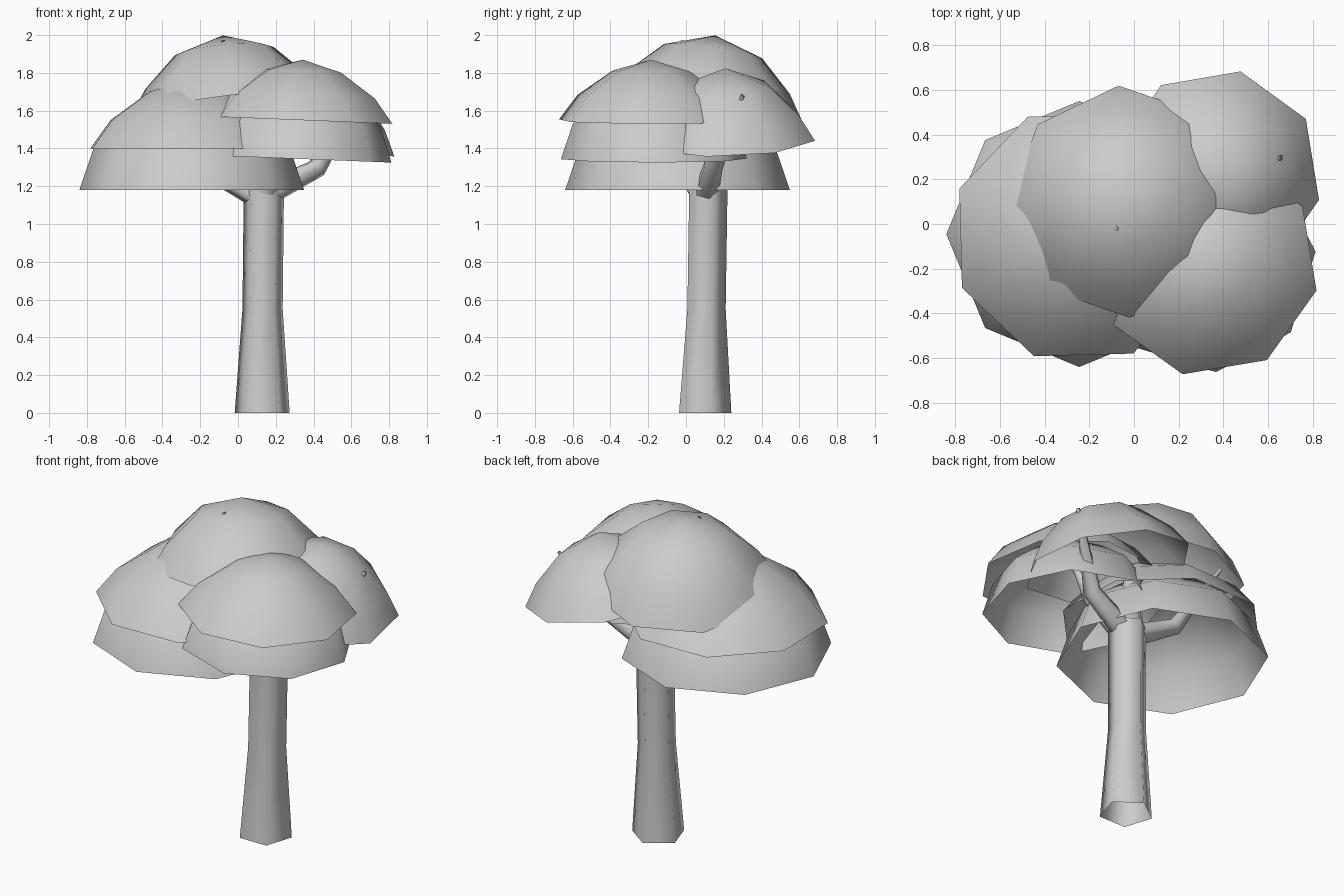
import bpy, bmesh, math
from mathutils import Vector

if "Cube" in bpy.data.objects:
    bpy.data.objects.remove(bpy.data.objects["Cube"])

Z = Vector((0, 0, 1))


def finish(name, bm, angle):
    bmesh.ops.recalc_face_normals(bm, faces=bm.faces)
    me = bpy.data.meshes.new(name)
    bm.to_mesh(me)
    bm.free()
    ob = bpy.data.objects.new(name, me)
    bpy.context.collection.objects.link(ob)
    bpy.context.view_layer.objects.active = ob
    ob.select_set(True)
    bpy.ops.object.shade_smooth_by_angle(angle=math.radians(angle))
    ob.select_set(False)
    return ob


def bridge(bm, a, b):
    n = len(a)
    for i in range(n):
        j = (i + 1) % n
        bm.faces.new((a[i], a[j], b[j], b[i]))


def ring(bm, centre, r, n, rot, q):
    pts = []
    for i in range(n):
        t = math.radians(rot) + math.tau * i / n
        pts.append(bm.verts.new(Vector(centre) + q @ Vector((r * math.cos(t), r * math.sin(t), 0))))
    return pts


# Hollow eight-sided leaf shell, open underneath
def shell(name, centre, radius, rot, profile, axis=(0, 0, 1)):
    bm = bmesh.new()
    axis = Vector(axis).normalized()
    q = Z.rotation_difference(axis)
    c = Vector(centre)
    prev = None
    for r, h in profile[:-1]:
        cur = ring(bm, c + axis * h * radius, r * radius, 8, rot, q)
        if prev:
            bridge(bm, prev, cur)
        prev = cur
    tip = bm.verts.new(c + axis * profile[-1][1] * radius)
    for i in range(8):
        bm.faces.new((prev[i], prev[(i + 1) % 8], tip))
    return finish(name, bm, 80)


# Five-sided tapered limb following a path of (x, y, z, radius)
def limb(name, path, level=False):
    bm = bmesh.new()
    p = [Vector(v[:3]) for v in path]
    prev = None
    for i, v in enumerate(path):
        d = (p[min(i + 1, len(p) - 1)] - p[max(i - 1, 0)]).normalized()
        q = Z.rotation_difference(Z if level else d)
        cur = ring(bm, p[i], v[3], 5, 90, q)
        if prev:
            bridge(bm, prev, cur)
        prev = cur
    return finish(name, bm, 80)


low = [(1, 0), (0.8, 0.26), (0.42, 0.52), (0, 0.64)]
mid = [(1, 0), (0.83, 0.27), (0.5, 0.59), (0, 0.75)]
tall = [(1, 0), (0.87, 0.38), (0.5, 0.66), (0, 0.78)]

# Foliage
shell("left_foliage_lower", (-0.245, -0.045, 1.18), 0.595, 0, tall)
shell("left_foliage_upper", (-0.24, -0.05, 1.40), 0.58, 24, low)
shell("front_foliage_lower", (0.32, -0.17, 1.345), 0.495, 5.5, tall, (0.04, 0, 1))
shell("front_foliage_upper", (0.33, -0.185, 1.55), 0.50, -13, low, (0.04, 0, 1))
shell("back_foliage", (0.37, 0.215, 1.453), 0.48, -13, mid[:-1] + [(0, 0.79)], (0.205, -0.02, 1))
shell("top_foliage", (-0.045, 0.10, 1.61), 0.525, 3, mid, (-0.09, 0.14, 1))

# Trunk and branches
limb("trunk", [(0.128, 0.087, 0, 0.153), (0.13, 0.098, 0.55, 0.112),
               (0.137, 0.108, 1.2, 0.112)], level=True)
limb("top_branch", [(0.137, 0.108, 1.18, 0.10), (0.08, 0.07, 1.5, 0.055),
                    (-0.08, -0.02, 1.97, 0.01)])
limb("right_branch", [(0.13, 0.10, 1.15, 0.07), (0.42, 0.14, 1.30, 0.055),
                      (0.66, 0.30, 1.68, 0.01)])
limb("left_branch", [(0.12, 0.10, 1.14, 0.07), (-0.18, 0.13, 1.30, 0.05),
                     (-0.40, 0.28, 1.69, 0.01)])
limb("front_branch", [(0.14, 0.08, 1.16, 0.07), (0.26, -0.06, 1.40, 0.045),
                      (0.34, -0.18, 1.76, 0.01)])
